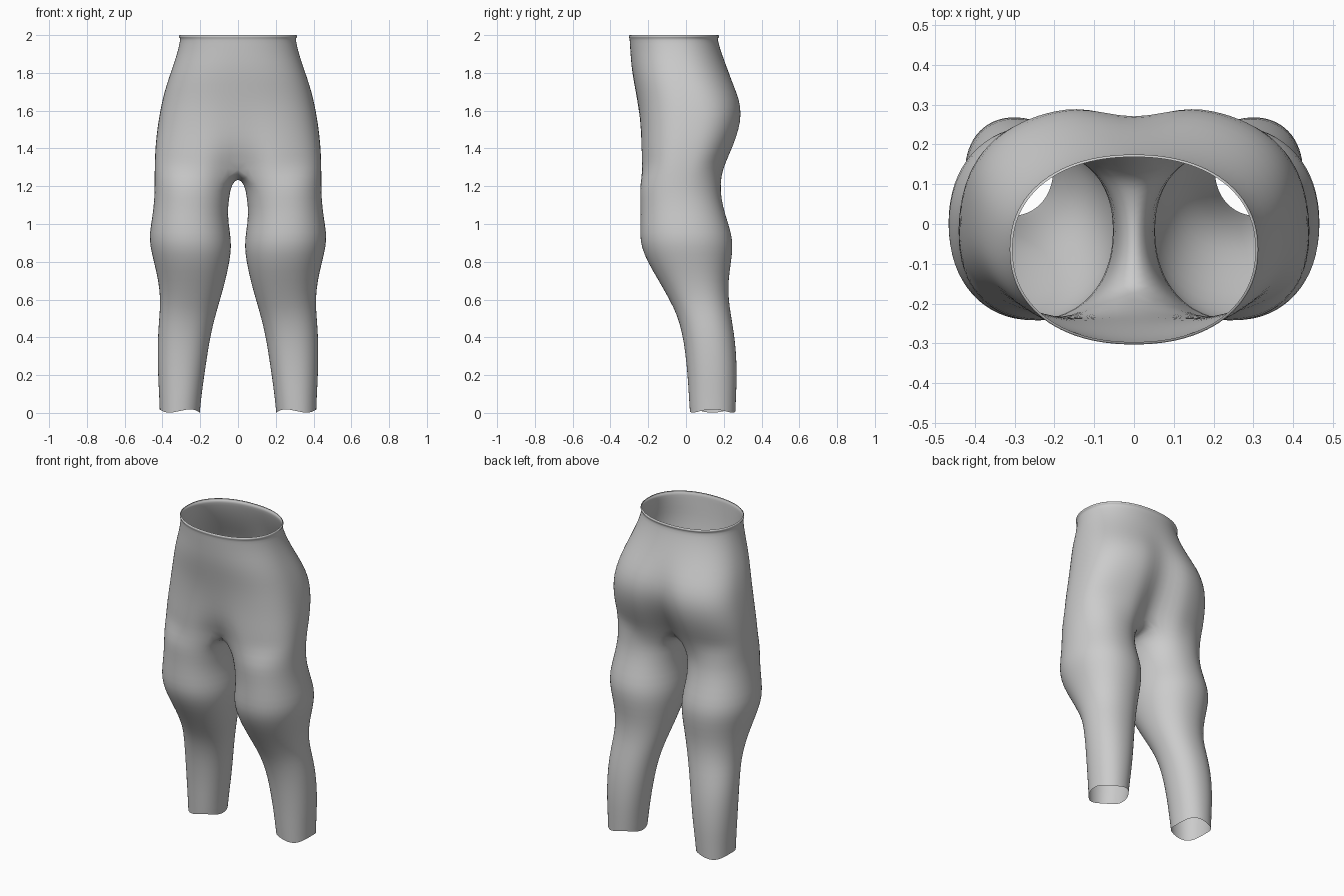
import bpy, bmesh, math

if "Cube" in bpy.data.objects:
    bpy.data.objects.remove(bpy.data.objects["Cube"])

N, K = 32, 25          # points round a leg; points round half of the hips
fabric = bpy.data.materials.new("grey_fabric")
fabric.diffuse_color = (0.6, 0.6, 0.6, 1)
fabric.use_nodes = True
fabric.node_tree.nodes["Principled BSDF"].inputs["Base Color"].default_value = fabric.diffuse_color

# leg sections: z, inner x, outer x, front y, back y
LEG = [
    (0.01, .202, .415, .02, .262), (0.10, .192, .418, .014, .266),
    (0.20, .178, .424, .008, .270), (0.32, .160, .426, -.004, .266),
    (0.42, .143, .424, -.020, .255), (0.52, .118, .416, -.048, .238),
    (0.60, .094, .411, -.088, .226), (0.70, .066, .422, -.145, .224),
    (0.80, .044, .446, -.205, .240), (0.88, .034, .466, -.238, .249),
    (0.95, .040, .470, -.245, .242), (1.05, .056, .452, -.240, .208),
    (1.14, .046, .443, -.243, .186), (1.21, .034, .442, -.245, .184),
]
# hip sections: z, half width, front y, back y, front dip, back dip, roundness
HIP = [
    (1.30, .442, -.246, .212, .085, .10, 2.6),
    (1.36, .440, -.247, .238, .050, .085, 2.6),
    (1.43, .436, -.247, .268, .025, .07, 2.6),
    (1.50, .428, -.247, .292, .012, .055, 2.6),
    (1.58, .416, -.250, .305, .004, .04, 2.6),
    (1.66, .400, -.259, .294, 0, .028, 2.5),
    (1.74, .378, -.274, .258, 0, .010, 2.4),
    (1.82, .350, -.288, .220, 0, 0, 2.3),
    (1.90, .323, -.294, .190, 0, 0, 2.2),
    (1.96, .309, -.298, .172, 0, 0, 2.2),
    (1.984, .306, -.299, .168, 0, 0, 2.2),
    (1.987, .314, -.304, .176, 0, 0, 2.2),     # waist rim
    (1.999, .313, -.303, .175, 0, 0, 2.2),
    (2.00, .306, -.297, .169, 0, 0, 2.2),
]


def power(v, n):
    return math.copysign(abs(v) ** (2 / n), v)


bm = bmesh.new()


def leg_ring(z, xi, xo, yf, yb):
    ring = []
    for i in range(N):
        a = math.radians(-135 + 360 * i / N)
        x = (xi + xo) / 2 + (xo - xi) / 2 * power(math.cos(a), 2.15)
        y = (yf + yb) / 2 + (yb - yf) / 2 * power(math.sin(a), 2.15)
        wave = .009 * math.cos(3 * a) if z < .05 else 0     # uneven hem
        ring.append(bm.verts.new((x, y, z + wave)))
    return ring


def hip_ring(z, w, yf, yb, df, db, n):
    ring = []
    for i in range(K):
        a = math.radians(-90 + 180 * i / (K - 1))
        x = 0 if i in (0, K - 1) else w * power(math.cos(a), n)
        y = (yf + yb) / 2 + (yb - yf) / 2 * power(math.sin(a), n)
        if a < 0:
            y += df * math.exp(-(x / .10) ** 2)
        else:
            y -= db * math.exp(-(x / .09) ** 2)
        ring.append(bm.verts.new((x, y, z)))
    return ring


def bridge(a, b, closed):
    n = len(b)
    for i in range(n if closed else n - 1):
        j = (i + 1) % n
        bm.faces.new((a[i], a[j], b[j], b[i]))


legs = [leg_ring(*s) for s in LEG]
hips = [hip_ring(*s) for s in HIP]

# crotch seam joins the back centre to the front centre under the body
front, back = hips[0][0], hips[0][-1]
M = N - K
seam = []
for k in range(1, M + 1):
    t = k / (M + 1)
    u = 2 * t - 1
    seam.append(bm.verts.new((0, back.co.y + (front.co.y - back.co.y) * t,
                              1.245 + .055 * u * u)))
for a, b in zip(legs, legs[1:]):
    bridge(a, b, True)
bridge(legs[-1], hips[0] + seam, True)
for a, b in zip(hips, hips[1:]):
    bridge(a, b, False)
bmesh.ops.recalc_face_normals(bm, faces=bm.faces)
if sum(f.normal.x * (f.calc_center_median().x - .25) for f in bm.faces) < 0:
    bmesh.ops.reverse_faces(bm, faces=bm.faces)

mesh = bpy.data.meshes.new("trousers")
bm.to_mesh(mesh)
bm.free()
mesh.materials.append(fabric)
for p in mesh.polygons:
    p.use_smooth = True
trousers = bpy.data.objects.new("trousers", mesh)
bpy.context.collection.objects.link(trousers)

# mirror the other leg, then round the surface
mirror = trousers.modifiers.new("mirror", 'MIRROR')
mirror.use_clip = True
mirror.merge_threshold = 0.0005
smooth = trousers.modifiers.new("smooth", 'SUBSURF')
smooth.levels = smooth.render_levels = 1
